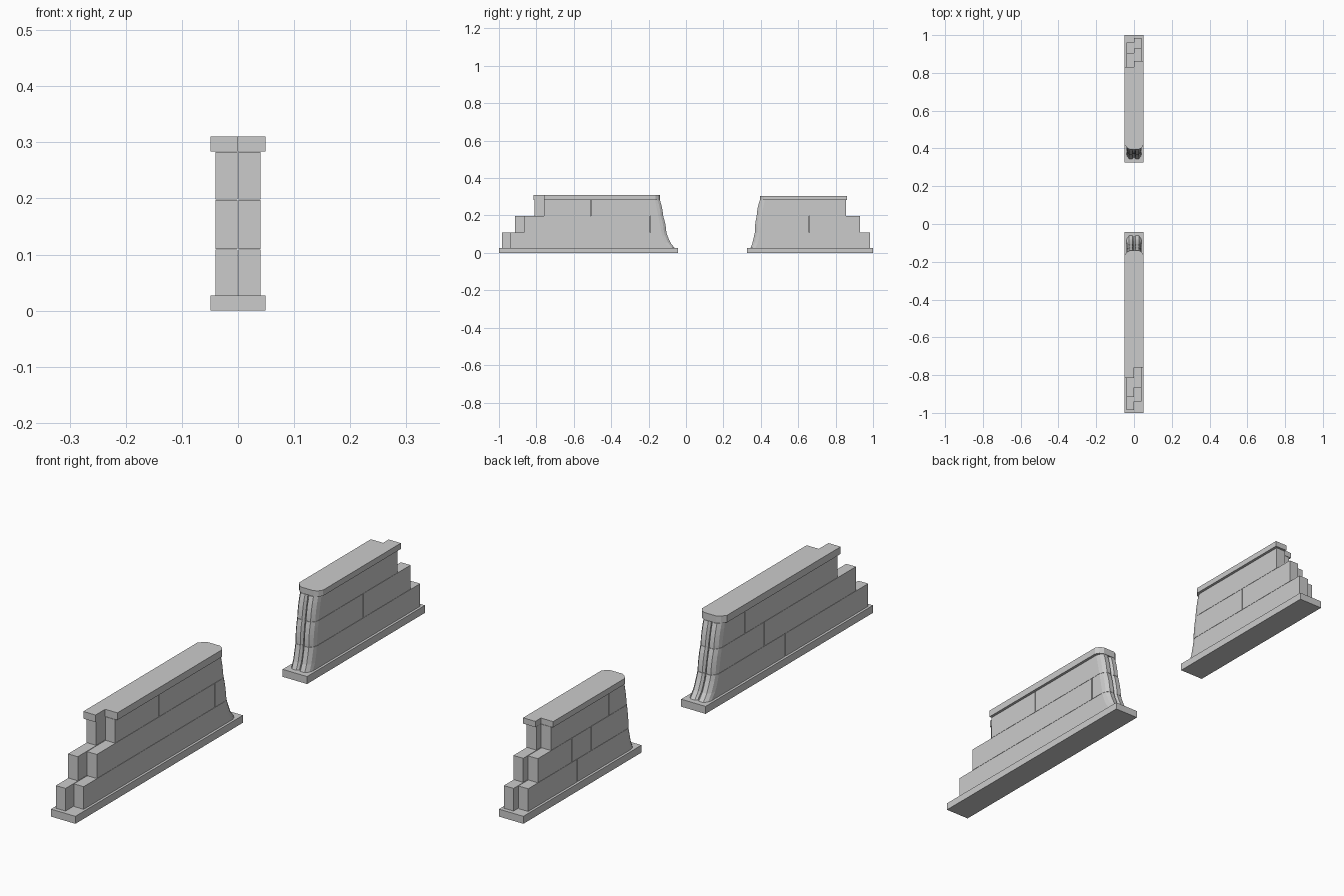
import bpy, bmesh

if "Cube" in bpy.data.objects:
    bpy.data.objects.remove(bpy.data.objects["Cube"])

COURSES = [(0.027, 0.110), (0.110, 0.198), (0.198, 0.284)]
GAP = 0.0015


def loft(name, loops):
    """Closed solid from stacked horizontal loops of (x, y, z) points."""
    bm = bmesh.new()
    rings = [[bm.verts.new(p) for p in loop] for loop in loops]
    n = len(rings[0])
    bm.faces.new(rings[0])
    bm.faces.new(rings[-1])
    for a, b in zip(rings, rings[1:]):
        for i in range(n):
            j = (i + 1) % n
            bm.faces.new((a[i], a[j], b[j], b[i]))
    bmesh.ops.recalc_face_normals(bm, faces=bm.faces)
    mesh = bpy.data.meshes.new(name)
    bm.to_mesh(mesh)
    bm.free()
    obj = bpy.data.objects.new(name, mesh)
    bpy.context.collection.objects.link(obj)
    return obj


def prism(name, outline, z0, z1):
    return loft(name, [[(x, y, z) for x, y in outline] for z in (z0, z1)])


def interp(profile, z):
    for (za, ya), (zb, yb) in zip(profile, profile[1:]):
        if z <= zb:
            return ya + (yb - ya) * max(0, z - za) / (zb - za)
    return profile[-1][1]


def wall(name, d, base, profile, steps, joints, cap_z, cap):
    """d = y direction from the stepped end towards the worn end."""
    # Foundation slab
    prism(name + "_foundation", [(-0.049, base[0]), (0.049, base[0]),
                                 (0.049, base[1]), (-0.049, base[1])], 0, 0.027)
    # Two rows of blocks in each course
    for side, s in (("left", -1), ("right", 1)):
        xi, xo, xm = s * 0.001, s * 0.04, s * 0.026
        for c, (z0, z1) in enumerate(COURSES):
            start = steps[side][c]
            for k, j in enumerate(joints[side][c]):
                prism(f"{name}_{side}_block_{c}_{k}",
                      [(xi, start), (xo, start), (xo, j - d * GAP), (xi, j - d * GAP)],
                      z0, z1 - 0.001)
                start = j + d * GAP
            # Worn block: rounded corners, flared foot
            loops = []
            for t in (0, 0.12, 0.3, 0.5, 0.75, 1):
                z = z0 + (z1 - 0.001 - z0) * t
                e = interp(profile, z)
                bulge = 0.003 * (1 - (2 * t - 1) ** 2)
                loops.append([(xi, start, z), (xo, start, z),
                              (xo, e - d * 0.026, z),
                              (s * 0.036, e - d * (0.013 - bulge), z),
                              (xm, e + d * bulge, z),
                              (s * 0.008, e + d * bulge, z),
                              (xi, e - d * 0.007, z)])
            loft(f"{name}_{side}_worn_block_{c}", loops)
    # Coping with a stepped end and a chipped end
    l, r = cap
    prism(name + "_coping",
          [(-0.049, l), (0, l), (0, r), (0.049, r)] +
          [(x, profile[-1][1] - d * o) for x, o in
           ((0.049, 0.022), (0.040, 0.008), (0.026, 0), (-0.022, 0),
            (-0.036, 0.008), (-0.049, 0.024))],
          0.284, cap_z)


# Long wall at the front
wall("front_wall", 1, (-1, -0.042),
     [(0.027, -0.062), (0.05, -0.083), (0.08, -0.098), (0.11, -0.105),
      (0.198, -0.122), (0.284, -0.14)],
     {"left": (-0.985, -0.915, -0.81), "right": (-0.94, -0.865, -0.76)},
     {"left": ((-0.51,), (-0.39,), (-0.28,)), "right": ((), (-0.19,), (-0.51,))},
     0.31, (-0.815, -0.76))

# Short wall at the back
wall("back_wall", -1, (1, 0.325),
     [(0.027, 0.345), (0.05, 0.357), (0.08, 0.365), (0.11, 0.368),
      (0.198, 0.378), (0.284, 0.395)],
     {"left": (0.96, 0.905, 0.83), "right": (0.985, 0.93, 0.855)},
     {"left": ((0.68,), (0.71, 0.60), (0.50,)), "right": ((), (0.66,), ())},
     0.305, (0.83, 0.862))
